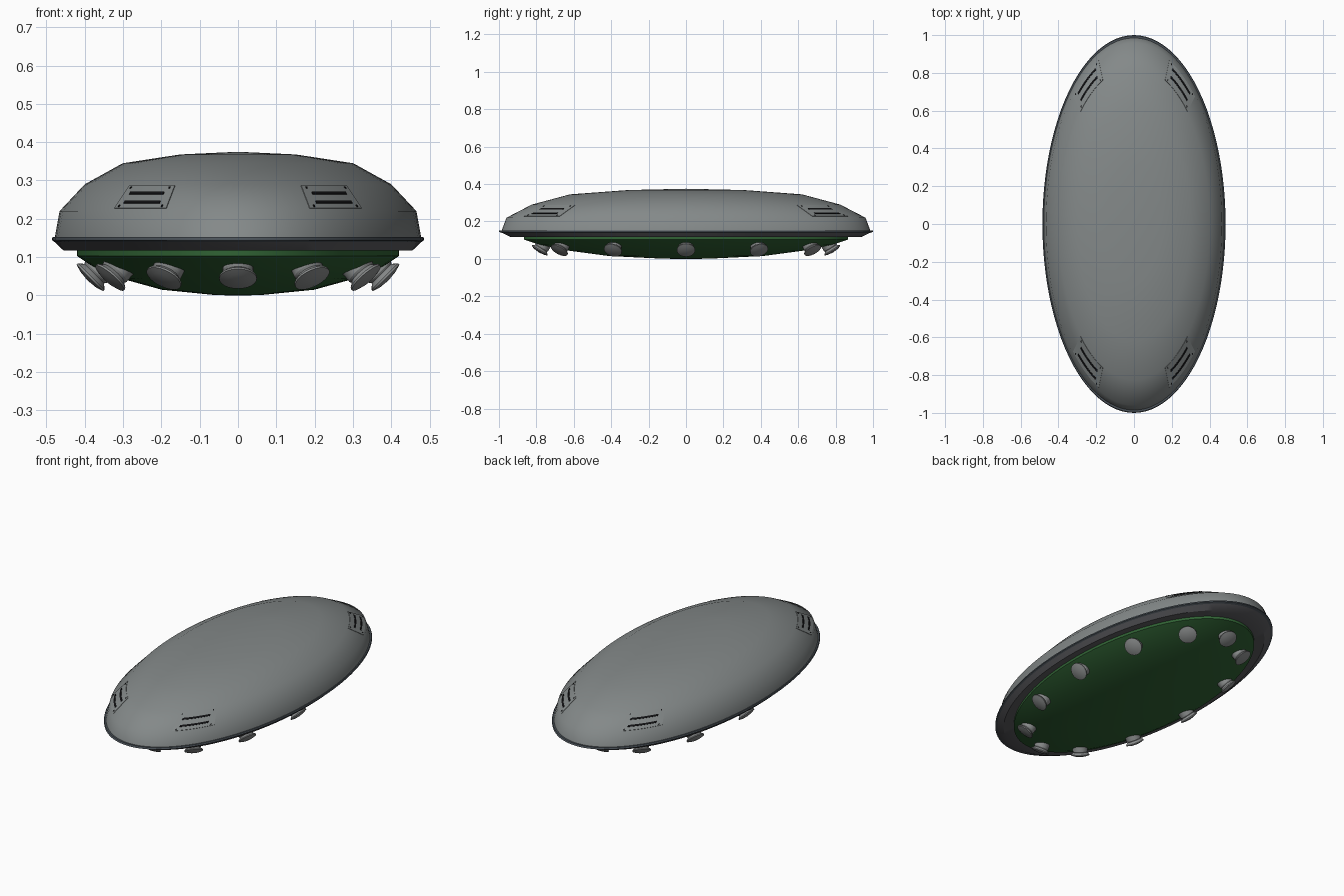
import bpy, bmesh, math
from mathutils import Vector

cube = bpy.data.objects.get("Cube")
if cube:
    bpy.data.objects.remove(cube, do_unlink=True)

RX, RY = 0.485, 1.0      # half width and half length of the oval


def material(name, r, g, b):
    m = bpy.data.materials.new(name)
    m.use_nodes = True
    m.diffuse_color = (r, g, b, 1)
    m.node_tree.nodes["Principled BSDF"].inputs["Base Color"].default_value = (r, g, b, 1)
    return m


hull_grey = material("hull grey", 0.23, 0.25, 0.25)
rim_slate = material("rim slate", 0.07, 0.085, 0.10)
under_grey = material("underside grey", 0.11, 0.11, 0.12)
belly_green = material("belly green", 0.03, 0.125, 0.035)
pod_grey = material("pod grey", 0.25, 0.26, 0.26)
slot_black = material("slot black", 0.006, 0.006, 0.007)


def finish(name, bm, mat, angle=45):
    bmesh.ops.recalc_face_normals(bm, faces=bm.faces)
    mesh = bpy.data.meshes.new(name)
    bm.to_mesh(mesh)
    bm.free()
    mesh.materials.append(mat)
    ob = bpy.data.objects.new(name, mesh)
    bpy.context.collection.objects.link(ob)
    bpy.ops.object.select_all(action='DESELECT')
    ob.select_set(True)
    bpy.context.view_layer.objects.active = ob
    bpy.ops.object.shade_smooth_by_angle(angle=math.radians(angle))
    return ob


def lathe(name, profile, mat, sx=RX, sy=RY, sides=96, angle=45):
    """Turn (radius, height) points around z, stretched to an oval."""
    bm = bmesh.new()
    rings = []
    for r, z in profile:
        if r == 0:
            rings.append([bm.verts.new((0, 0, z))] * sides)
        else:
            rings.append([bm.verts.new((r * sx * math.cos(a), r * sy * math.sin(a), z))
                          for a in (2 * math.pi * i / sides for i in range(sides))])
    for low, high in zip(rings, rings[1:]):
        for i in range(sides):
            j = (i + 1) % sides
            quad = list(dict.fromkeys((low[i], low[j], high[j], high[i])))
            bm.faces.new(quad)
    return finish(name, bm, mat, angle)


# Upper shell, rim, underside lip and belly
BAND_TOP, BAND_LOW = (0.825, 0.29), (0.96, 0.22)
lathe("upper_hull", [(0, 0.375), (0.31, 0.368), (0.62, 0.345), BAND_TOP, BAND_LOW,
                     (0.985, 0.153)], hull_grey)
lathe("rim_band", [(0.98, 0.153), (0.996, 0.153), (1, 0.149), (1, 0.144),
                   (0.985, 0.139)], rim_slate)
lathe("underside_lip", [(0.988, 0.141), (0.94, 0.118), (0.85, 0.118)], under_grey, angle=30)
lathe("belly", [(0.866, 0.12), (0.866, 0.103), (0.78, 0.075), (0.62, 0.043),
                (0.41, 0.015), (0.12, 0.001), (0, 0)], belly_green)

# Ring of twelve pods under the hull, leaning outward
POD = [(0, -0.045), (0.04, -0.045), (0.04, -0.006), (0.036, 0), (0.049, 0.011),
       (0.049, 0.016), (0.03, 0.022), (0, 0.025)]
for k in range(12):
    a = math.pi * k / 6
    pod = lathe(f"pod_{k + 1}", POD, pod_grey, 1, 1, 24, 30)
    axis = Vector((math.cos(a), 0.62 * math.sin(a), -1))
    pod.rotation_euler = axis.to_track_quat('Z', 'Y').to_euler()
    pod.location = (0.375 * math.cos(a), 0.775 * math.sin(a), 0.057)


def band_point(a, t, lift):
    """Point on the sloping shell band: a = oval angle, t = 0 top to 1 bottom."""
    r = BAND_TOP[0] + t * (BAND_LOW[0] - BAND_TOP[0])
    z = BAND_TOP[1] + t * (BAND_LOW[1] - BAND_TOP[1])
    out = Vector((math.cos(a) / RX, math.sin(a) / RY, 2.0)).normalized()
    return Vector((r * RX * math.cos(a), r * RY * math.sin(a), z)) + out * lift


def plate(name, a0, a1, t0, t1, lift, mat, sx, sy, steps=10):
    """Thin plate that follows the band, mirrored to one quarter by sx and sy."""
    bm = bmesh.new()
    rows = []
    for i in range(steps + 1):
        a = math.radians(a0 + (a1 - a0) * i / steps)
        pts = [band_point(a, t, h) for t, h in
               ((t0, -0.003), (t0, lift), (t1, lift), (t1, -0.003))]
        rows.append([bm.verts.new((p.x * sx, p.y * sy, p.z)) for p in pts])
    for p, q in zip(rows, rows[1:]):
        for i in range(4):
            j = (i + 1) % 4
            bm.faces.new((p[i], p[j], q[j], q[i]))
    bm.faces.new(rows[0])
    bm.faces.new(rows[-1])
    finish(name, bm, mat, 30)


# Four vent panels, each with two slots and corner rivets
for sx, side in ((1, "left"), (-1, "right")):
    for sy, end in ((-1, "front"), (1, "back")):
        tag = f"{end}_{side}"
        plate(f"vent_panel_{tag}", 45.5, 66, 0.06, 0.9, 0.002, hull_grey, sx, sy)
        for n, t in enumerate((0.32, 0.65)):
            plate(f"vent_slot_{n + 1}_{tag}", 48.5, 63, t, t + 0.085, 0.004, slot_black, sx, sy)
        for n, (a, t) in enumerate(((47, 0.12), (64, 0.12), (47, 0.8), (64, 0.8))):
            plate(f"vent_rivet_{n + 1}_{tag}", a, a + 0.5, t, t + 0.06, 0.004,
                  slot_black, sx, sy, 1)
